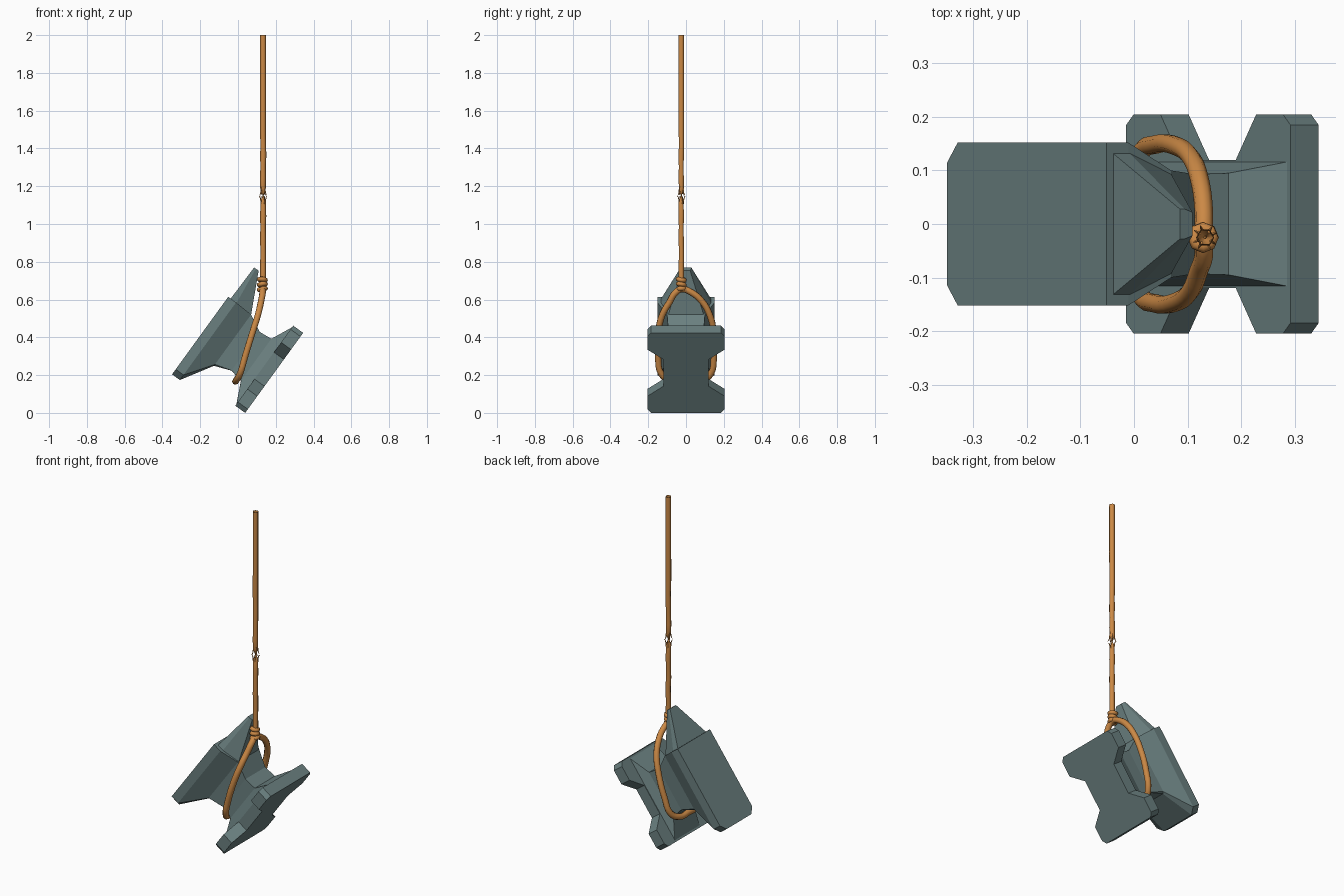
import bpy, bmesh, math, random
from mathutils import Matrix, Vector

if "Cube" in bpy.data.objects:
    bpy.data.objects.remove(bpy.data.objects["Cube"])

random.seed(4)


def material(name, rgb):
    m = bpy.data.materials.new(name)
    m.diffuse_color = (*rgb, 1)
    m.use_nodes = True
    m.node_tree.nodes["Principled BSDF"].inputs["Base Color"].default_value = m.diffuse_color
    return m


IRON = material("grey green iron", (0.145, 0.215, 0.215))
ROPE = material("orange brown rope", (0.60, 0.25, 0.06))

# Anvil frame: s runs along the anvil, y across it, t is up from its base
U = Vector((0.587, 0, 0.81))
N = Vector((-0.81, 0, 0.587))
ORIGIN = Vector((0.038, 0, 0.0))
TILT = Matrix((
    (U.x, 0, N.x, ORIGIN.x),
    (0, 1, 0, 0),
    (U.z, 0, N.z, ORIGIN.z),
    (0, 0, 0, 1)))


def loft(name, rings):
    """Skin equal-length rings of (s, y, t) points and cap both ends."""
    bm = bmesh.new()
    loops = [[bm.verts.new(p) for p in r] for r in rings]
    for a, b in zip(loops, loops[1:]):
        for i in range(len(a)):
            j = (i + 1) % len(a)
            bm.faces.new((a[i], a[j], b[j], b[i]))
    bm.faces.new(loops[0])
    bm.faces.new(loops[-1])
    bmesh.ops.recalc_face_normals(bm, faces=bm.faces)
    bm.transform(TILT)
    me = bpy.data.meshes.new(name)
    bm.to_mesh(me)
    bm.free()
    me.materials.append(IRON)
    ob = bpy.data.objects.new(name, me)
    bpy.context.collection.objects.link(ob)
    return ob


# Base plate with corner chamfers and a notch in each side
half = [(0, 0.185), (0.024, 0.205), (0.109, 0.205), (0.174, 0.12),
        (0.349, 0.12), (0.414, 0.205), (0.499, 0.205), (0.523, 0.185)]
outline = half + [(s, -y) for s, y in reversed(half)]
loft("anvil_base", [[(s, y, t) for s, y in outline] for t in (0, 0.065)])


# Waist flaring out into the working block; heel corners cut by chamfer c
def section(t, s0, s1, y, c):
    h = [(s0, y - c), (s0 + c * 0.9, y), (s1, y)]
    return [(s, w, t) for s, w in h] + [(s, -w, t) for s, w in reversed(h)]


loft("anvil_body", [
    section(0.060, 0.000, 0.523, 0.118, 0.002),
    section(0.118, 0.124, 0.399, 0.095, 0.002),
    section(0.190, 0.138, 0.392, 0.093, 0.002),
    section(0.280, 0.105, 0.440, 0.100, 0.010),
    section(0.382, -0.062, 0.445, 0.152, 0.037),
    section(0.433, -0.062, 0.445, 0.152, 0.037)])


# Tapered horn
def horn_ring(s, prof):
    return [(s, y, t) for y, t in prof] + [(s, -y, t) for y, t in reversed(prof)]


loft("anvil_horn", [
    horn_ring(0.440, [(0.134, 0.417), (0.134, 0.378), (0.093, 0.280)]),
    horn_ring(0.651, [(0.028, 0.413), (0.028, 0.402), (0.022, 0.384)])])


# Rope pieces: bevelled curves turned into meshes
def tube(name, pts, radii, res=2, cyclic=False, smooth_path=False, caps=False):
    cu = bpy.data.curves.new(name, 'CURVE')
    cu.dimensions = '3D'
    cu.bevel_depth = 1.0
    cu.bevel_resolution = res
    cu.use_fill_caps = caps
    cu.resolution_u = 4
    if smooth_path:
        sp = cu.splines.new('BEZIER')
        sp.bezier_points.add(len(pts) - 1)
        items = sp.bezier_points
    else:
        sp = cu.splines.new('POLY')
        sp.points.add(len(pts) - 1)
        items = sp.points
    for q, p, r in zip(items, pts, radii):
        if smooth_path:
            q.co = p
            q.handle_left_type = q.handle_right_type = 'AUTO'
        else:
            q.co = (*p, 1)
        q.radius = r
    sp.use_cyclic_u = cyclic
    ob = bpy.data.objects.new(name, cu)
    bpy.context.collection.objects.link(ob)
    cu.materials.append(ROPE)
    bpy.ops.object.select_all(action='DESELECT')
    ob.select_set(True)
    bpy.context.view_layer.objects.active = ob
    bpy.ops.object.convert(target='MESH')
    bpy.ops.object.shade_smooth_by_angle(angle=math.radians(65))
    return bpy.context.object


RX, RY = 0.133, -0.025


def straight(name, levels):
    tube(name, [(RX + random.uniform(-w, w), RY + random.uniform(-w, w), z)
                for z, r, w in levels], [r for z, r, w in levels], res=1)


# Upper length, worn thin towards the break
straight("upper_rope", [(2.0, 0.0165, 0), (1.7, 0.0165, 0), (1.5, 0.0165, 0.0005),
                        (1.42, 0.015, 0.001), (1.36, 0.0165, 0.001),
                        (1.30, 0.0145, 0.001), (1.24, 0.0165, 0.001),
                        (1.19, 0.015, 0.001), (1.172, 0.011, 0), (1.148, 0.002, 0)])
# Lower length from the break to the knot
straight("lower_rope", [(1.152, 0.002, 0), (1.13, 0.011, 0), (1.11, 0.0145, 0.001),
                        (1.04, 0.0165, 0.001), (0.98, 0.0145, 0.001),
                        (0.92, 0.0165, 0.001), (0.86, 0.015, 0.001),
                        (0.78, 0.016, 0.0005), (0.65, 0.0165, 0)])

# Frayed strands curling out on both sides of the break
for name, z, d in (("upper_fray", 1.185, -1), ("lower_fray", 1.115, 1)):
    for k in range(4):
        a = k * math.pi / 2 + (0.4 if d > 0 else 1.0)
        pts = [(RX + r * math.cos(a), RY + r * math.sin(a), z + d * h)
               for r, h in ((0.012, -0.01), (0.014, 0.015), (0.019, 0.03), (0.024, 0.034))]
        tube(f"{name}_{k + 1}", pts, (0.003, 0.003, 0.0022, 0.0008), res=0, caps=True)

# Knot of three wraps
for k, z in enumerate((0.655, 0.68, 0.705)):
    ring = [(RX - 0.004 + 0.017 * math.cos(i * math.pi / 4),
             RY + 0.017 * math.sin(i * math.pi / 4),
             z + 0.004 * math.cos(i * math.pi / 4 + k)) for i in range(8)]
    tube(f"knot_wrap_{k + 1}", ring, [0.0125] * 8, cyclic=True)

# Loop around the anvil's waist
side = [(0.122, 0.085, 0.590), (0.106, 0.125, 0.520), (0.078, 0.146, 0.430),
        (0.038, 0.148, 0.300), (0.010, 0.130, 0.205), (-0.010, 0.080, 0.172)]
path = [(0.130, RY, 0.655), (0.130, 0.03, 0.637)] + side + [(-0.013, 0, 0.168)]
path += [(x, -y, z) for x, y, z in reversed(side)] + [(0.130, -0.06, 0.632)]
tube("waist_loop", path, [0.0175] * len(path), cyclic=True, smooth_path=True)
